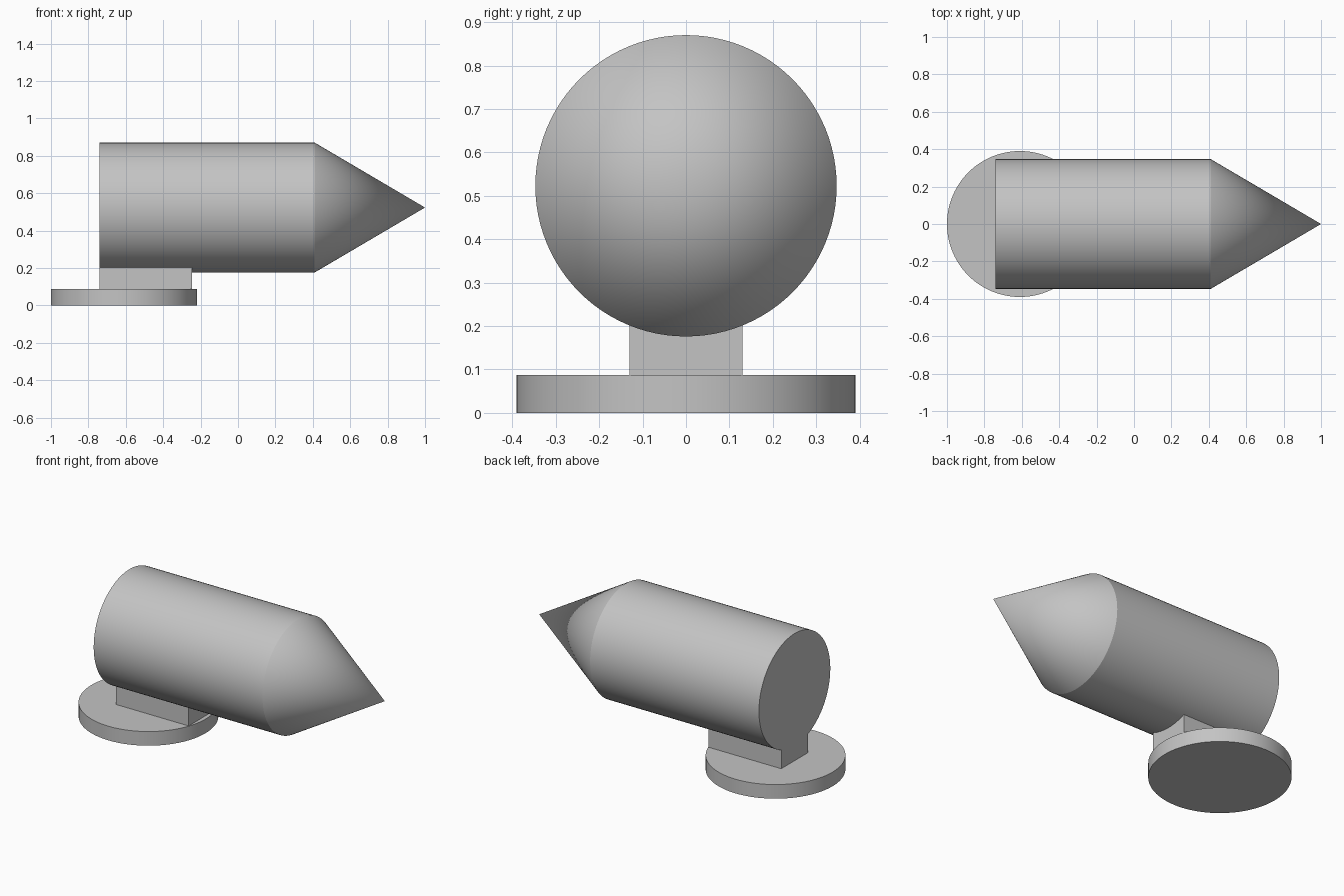
import bpy
import bmesh
import math
from mathutils import Matrix

cube = bpy.data.objects.get("Cube")
if cube:
    bpy.data.objects.remove(cube, do_unlink=True)

SIDES = 96
RADIUS, AXIS_Z = 0.347, 0.523
REAR, SHOULDER, TIP = -0.74, 0.41, 1.0
BASE_X, BASE_R, BASE_H = -0.61, 0.39, 0.087

grey = bpy.data.materials.new("plain grey")
grey.use_nodes = True
grey.diffuse_color = (0.55, 0.55, 0.55, 1)
grey.node_tree.nodes["Principled BSDF"].inputs["Base Color"].default_value = grey.diffuse_color


def finish(name, bm):
    """Turn a bmesh into a named grey object, smooth with sharp edges kept."""
    bmesh.ops.recalc_face_normals(bm, faces=bm.faces)
    mesh = bpy.data.meshes.new(name)
    bm.to_mesh(mesh)
    bm.free()
    mesh.materials.append(grey)
    obj = bpy.data.objects.new(name, mesh)
    bpy.context.collection.objects.link(obj)
    bpy.ops.object.select_all(action="DESELECT")
    obj.select_set(True)
    bpy.context.view_layer.objects.active = obj
    bpy.ops.object.shade_smooth_by_angle(angle=math.radians(29))
    return obj


# Round base plate
bm = bmesh.new()
bmesh.ops.create_cone(bm, cap_ends=True, segments=SIDES, radius1=BASE_R, radius2=BASE_R,
                      depth=BASE_H, matrix=Matrix.Translation((BASE_X, 0, BASE_H / 2)))
finish("base_plate", bm)

# Horizontal barrel with a pointed nose, one skin along the x axis
bm = bmesh.new()
rings = []
for x in (REAR, SHOULDER):
    angles = [math.tau * i / SIDES for i in range(SIDES)]
    rings.append([bm.verts.new((x, RADIUS * math.cos(a), AXIS_Z + RADIUS * math.sin(a)))
                  for a in angles])
tip = bm.verts.new((TIP, 0, AXIS_Z))
rear, front = rings
bm.faces.new(rear)
for i in range(SIDES):
    j = (i + 1) % SIDES
    bm.faces.new((rear[i], rear[j], front[j], front[i]))
    bm.faces.new((front[i], front[j], tip))
finish("pointed_body", bm)

# Support block whose top is a saddle fitted to the barrel
bm = bmesh.new()
half, steps = 0.13, 16
profile = [(half, BASE_H), (-half, BASE_H)]
for i in range(steps + 1):
    y = -half + 2 * half * i / steps
    profile.append((y, AXIS_Z - math.sqrt(RADIUS ** 2 - y ** 2) + 0.001))
face = bm.faces.new([bm.verts.new((REAR, y, z)) for y, z in profile])
extruded = bmesh.ops.extrude_face_region(bm, geom=[face], use_keep_orig=True)["geom"]
bmesh.ops.translate(bm, vec=(0.495, 0, 0),
                    verts=[g for g in extruded if isinstance(g, bmesh.types.BMVert)])
finish("support_block", bm)
